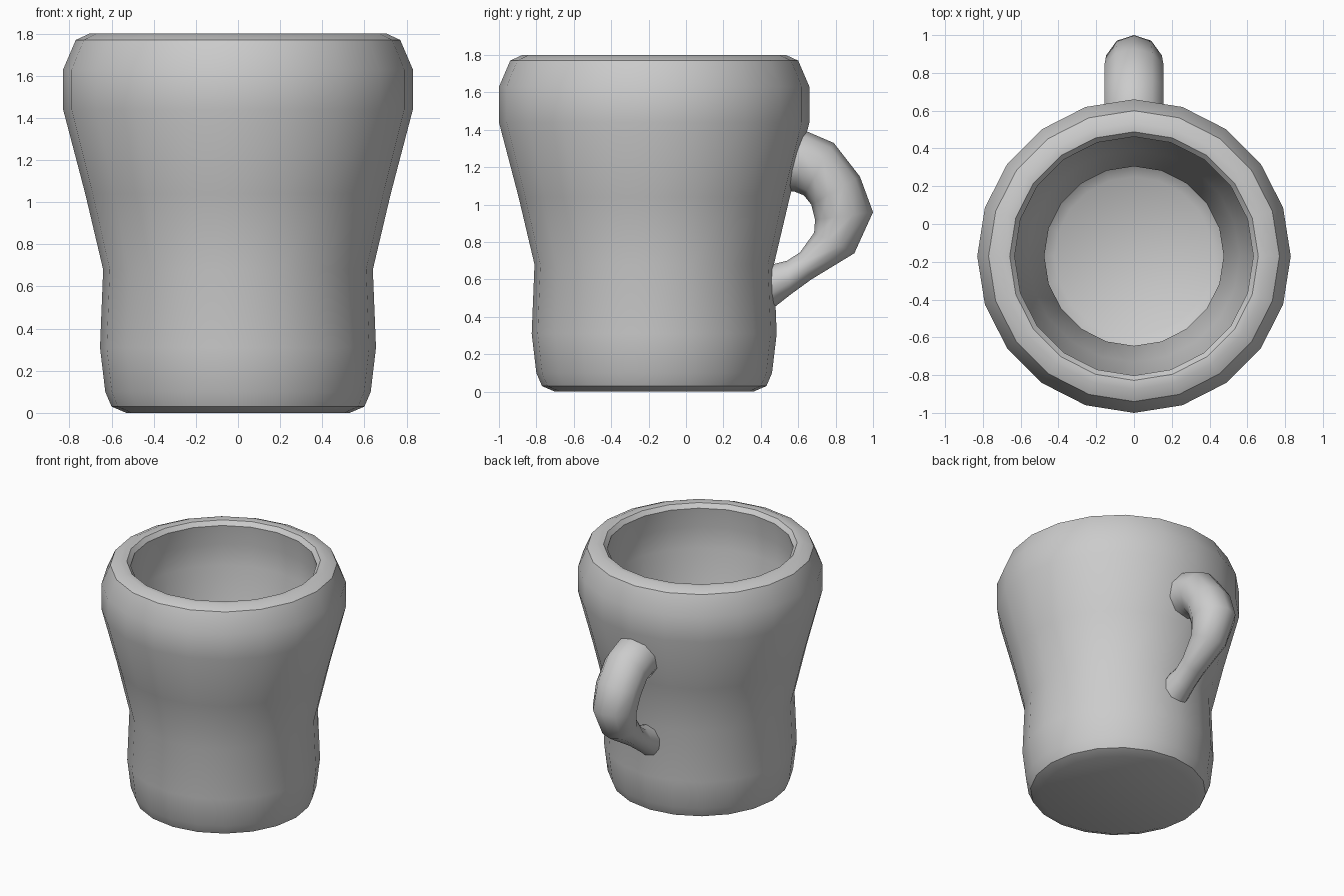
import bpy, bmesh, math

if "Cube" in bpy.data.objects:
    bpy.data.objects.remove(bpy.data.objects["Cube"])

CY = -0.17    # cup axis
SIDES = 20


def finish(name, bm, angle):
    bmesh.ops.recalc_face_normals(bm, faces=bm.faces[:])
    mesh = bpy.data.meshes.new(name)
    bm.to_mesh(mesh)
    bm.free()
    ob = bpy.data.objects.new(name, mesh)
    bpy.context.collection.objects.link(ob)
    bpy.ops.object.select_all(action='DESELECT')
    ob.select_set(True)
    bpy.context.view_layer.objects.active = ob
    bpy.ops.object.shade_smooth_by_angle(angle=math.radians(angle))
    return ob


def loft(name, rings, angle):
    """Skin a list of closed rings and cap both ends."""
    bm = bmesh.new()
    rows = [[bm.verts.new(p) for p in ring] for ring in rings]
    n = len(rows[0])
    for a, b in zip(rows, rows[1:]):
        for i in range(n):
            j = (i + 1) % n
            bm.faces.new((a[i], a[j], b[j], b[i]))
    bm.faces.new(rows[0])
    bm.faces.new(rows[-1])
    return finish(name, bm, angle)


# Cup: (radius, height) up the outside, over the lip, down the inside
profile = [(0.53, 0), (0.60, 0.03), (0.63, 0.10), (0.655, 0.31), (0.64, 0.68),
           (0.725, 1.04), (0.83, 1.44), (0.83, 1.63), (0.77, 1.77), (0.705, 1.80),
           (0.658, 1.795), (0.632, 1.765), (0.65, 1.62), (0.65, 1.46),
           (0.56, 1.07), (0.475, 0.69), (0.49, 0.33), (0.475, 0.21), (0.42, 0.17)]
cup_rings = []
for r, z in profile:
    cup_rings.append([(r * math.cos(2 * math.pi * i / SIDES),
                       CY + r * math.sin(2 * math.pi * i / SIDES), z)
                      for i in range(SIDES)])
loft("cup", cup_rings, 40)

# Handle: (outer y, outer z, inner y, inner z, half width) per section
sections = [(0.52, 1.40, 0.46, 1.08, 0.165), (0.65, 1.39, 0.58, 1.07, 0.165),
            (0.79, 1.33, 0.63, 1.05, 0.165), (0.93, 1.15, 0.67, 1.00, 0.165),
            (1.00, 0.96, 0.69, 0.92, 0.155), (0.90, 0.74, 0.685, 0.85, 0.13),
            (0.67, 0.60, 0.61, 0.745, 0.10), (0.56, 0.52, 0.54, 0.70, 0.095),
            (0.42, 0.41, 0.42, 0.67, 0.11)]
handle_rings = []
for oy, oz, iy, iz, w in sections:
    ring = []
    for i in range(10):
        a = 2 * math.pi * i / 10
        t = math.cos(a) / 2
        ring.append((w * math.sin(a), (oy + iy) / 2 + t * (oy - iy),
                     (oz + iz) / 2 + t * (oz - iz)))
    handle_rings.append(ring)
loft("handle", handle_rings, 60)
